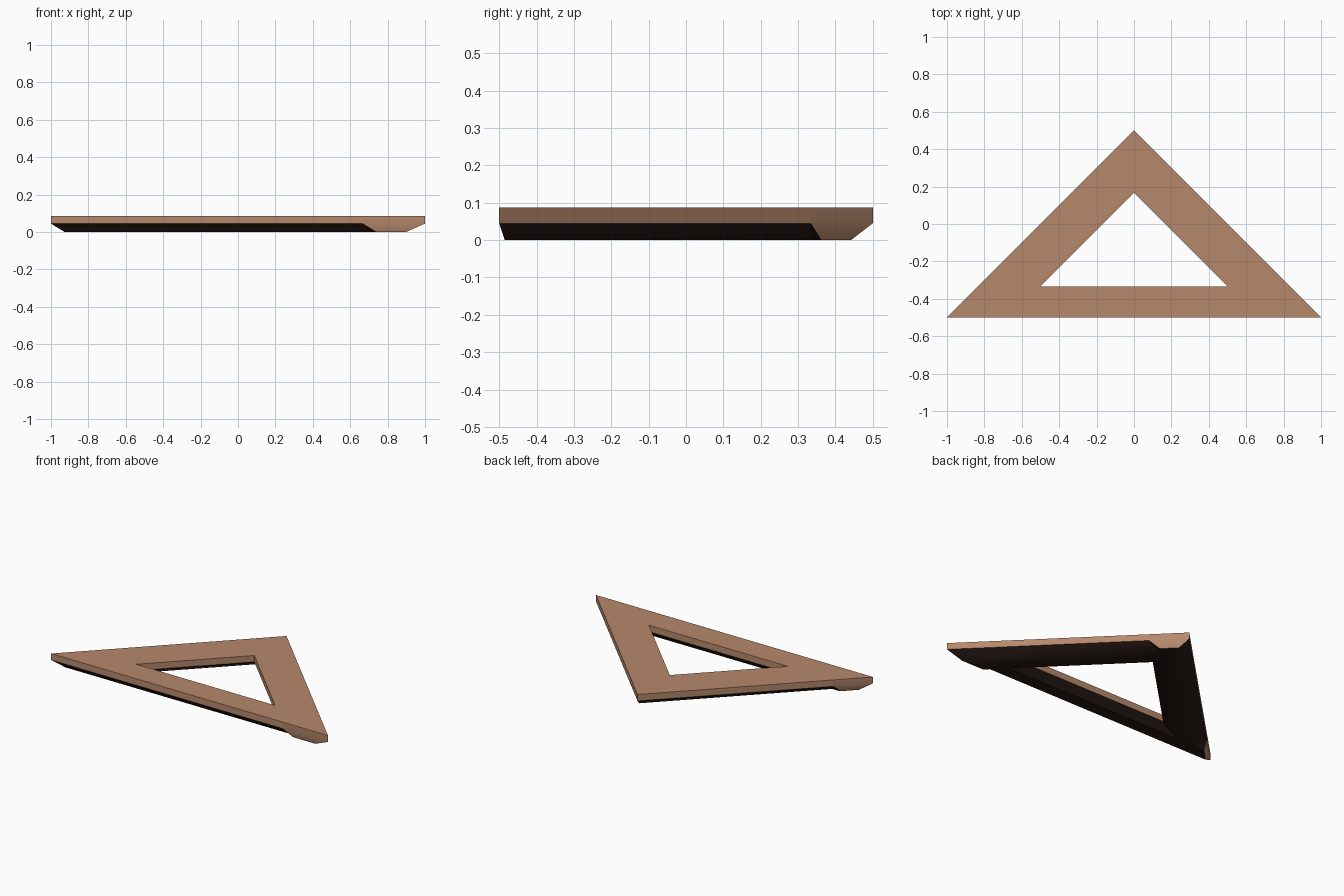
import bpy, bmesh, math
from mathutils import Matrix

if "Cube" in bpy.data.objects:
    bpy.data.objects.remove(bpy.data.objects["Cube"], do_unlink=True)


def material(name, colour):
    m = bpy.data.materials.new(name)
    m.use_nodes = True
    m.diffuse_color = colour
    m.node_tree.nodes["Principled BSDF"].inputs["Base Color"].default_value = colour
    return m


tan = material("tan_wood", (0.47, 0.25, 0.15, 1))
dark = material("dark_underside", (0.02, 0.01, 0.007, 1))

ROOT3 = math.sqrt(3)
WIDTH, CHAMFER, LEAN = 0.288, 0.075, 0.026   # bar width, underside bevel, end slope
TOP, SHOULDER = 0.087, 0.045


def ring(bm, z, outer, inner, start, end):
    """Bar outline at one height, as offsets inward from the triangle's sides."""
    def left(a):
        return -1 + (a + 2 * start) / ROOT3

    def right(a):
        return 1 - (a + 2 * end) / ROOT3
    points = [(left(outer), outer), (right(outer), outer),
              (right(inner), inner), (left(inner), inner)]
    return [bm.verts.new((x, a - 1 / ROOT3, z)) for x, a in points]


def bar(name, turn):
    bm = bmesh.new()
    rings = [ring(bm, 0, CHAMFER, WIDTH - CHAMFER, LEAN, WIDTH - CHAMFER),
             ring(bm, SHOULDER, 0, WIDTH, 0, WIDTH),
             ring(bm, TOP, 0, WIDTH, 0, WIDTH)]
    bm.faces.new(rings[0][::-1]).material_index = 1
    bm.faces.new(rings[2])
    for level, (low, high) in enumerate(zip(rings, rings[1:])):
        for i in range(4):
            j = (i + 1) % 4
            f = bm.faces.new((low[i], low[j], high[j], high[i]))
            # long bevels are dark, the exposed sloping end stays tan
            f.material_index = 1 if level == 0 and i != 3 else 0
    # turn into place, then flatten the equilateral layout
    bm.transform(Matrix.Translation((0, -1 / 6, 0))
                 @ Matrix.Diagonal((1, 1 / ROOT3, 1, 1))
                 @ Matrix.Rotation(turn, 4, "Z"))
    bmesh.ops.recalc_face_normals(bm, faces=bm.faces)
    mesh = bpy.data.meshes.new(name)
    bm.to_mesh(mesh)
    bm.free()
    mesh.materials.append(tan)
    mesh.materials.append(dark)
    obj = bpy.data.objects.new(name, mesh)
    bpy.context.collection.objects.link(obj)
    return obj


# Three bars, each butting against the next around the triangle
bars = [bar(name, k * math.tau / 3)
        for k, name in enumerate(("front_bar", "left_bar", "right_bar"))]

bpy.ops.object.select_all(action="DESELECT")
for b in bars:
    b.select_set(True)
bpy.context.view_layer.objects.active = bars[0]
bpy.ops.object.shade_smooth_by_angle(angle=math.radians(40))
